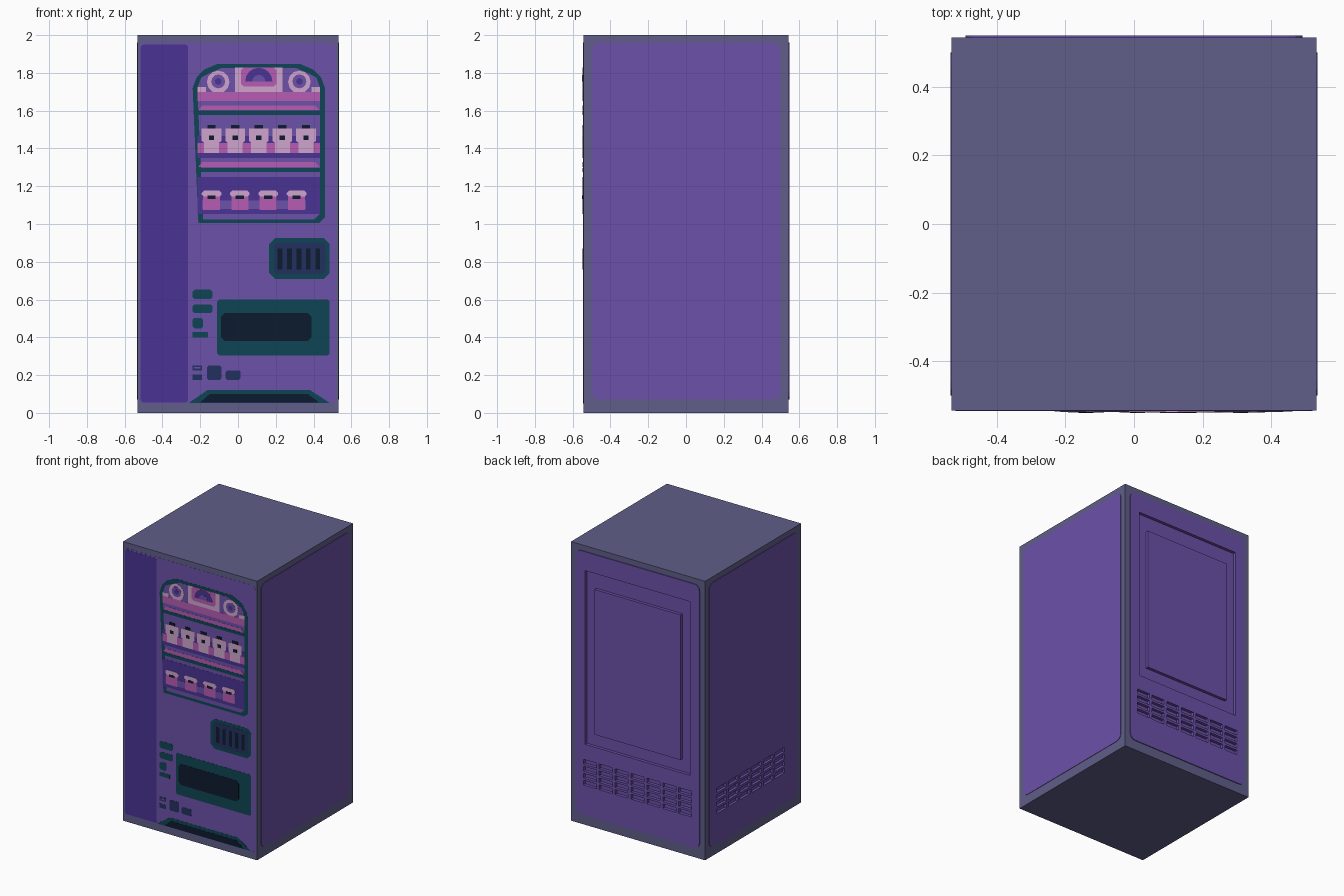
import bpy, bmesh, math

if "Cube" in bpy.data.objects:
    bpy.data.objects.remove(bpy.data.objects["Cube"])

def material(name, code):
    lin = lambda c: c / 12.92 if c <= 0.04045 else ((c + 0.055) / 1.055) ** 2.4
    m = bpy.data.materials.new(name)
    m.diffuse_color = [lin(int(code[i:i + 2], 16) / 255) for i in (0, 2, 4)] + [1]
    m.use_nodes = True
    m.node_tree.nodes["Principled BSDF"].inputs["Base Color"].default_value = m.diffuse_color
    return m

GREY = material("slate grey", "605E89")
PURPLE = material("purple", "6C51AA")
VIOLET = material("deep violet", "4A3393")
TEAL = material("dark teal", "0D4553")
BLACK = material("near black", "0C1B2D")
NAVY = material("navy", "22305F")
PINK = material("pink", "B65CB2")
PALE = material("pale pink", "D0A5CD")

HX, HY, STEP = 0.532, 0.543, 0.001
PLACE = {"front": lambda u, v, d: (u, -HY - d, v), "back": lambda u, v, d: (u, HY + d, v),
         "left": lambda u, v, d: (-HX - d, u, v), "right": lambda u, v, d: (HX + d, u, v)}

def rect(u0, u1, v0, v1, r=0.0, n=3):
    """Rectangle outline; r rounds the corners (n=1 gives a chamfer)."""
    if not r:
        return [(u0, v0), (u1, v0), (u1, v1), (u0, v1)]
    pts = []
    for k, (cu, cv) in enumerate([(u1 - r, v1 - r), (u0 + r, v1 - r), (u0 + r, v0 + r), (u1 - r, v0 + r)]):
        for i in range(n + 1):
            a = math.pi / 2 * (k + i / n)
            pts.append((cu + r * math.cos(a), cv + r * math.sin(a)))
    return pts

def disc(u, v, r, n=12, span=2 * math.pi):
    m = n if span > 6 else n + 1
    return [(u + r * math.cos(span * i / n), v + r * math.sin(span * i / n)) for i in range(m)]

def slab(name, mat, polys, face="front", lo=-0.001, hi=None, level=1):
    """Extruded outlines lying on one side of the cabinet."""
    hi = level * STEP if hi is None else hi
    bm = bmesh.new()
    for p in polys:
        a = [bm.verts.new(PLACE[face](u, v, lo)) for u, v in p]
        b = [bm.verts.new(PLACE[face](u, v, hi)) for u, v in p]
        bm.faces.new(a)
        bm.faces.new(b)
        for i in range(len(p)):
            j = (i + 1) % len(p)
            bm.faces.new((a[i], a[j], b[j], b[i]))
    bmesh.ops.recalc_face_normals(bm, faces=bm.faces)
    me = bpy.data.meshes.new(name)
    bm.to_mesh(me)
    bm.free()
    me.materials.append(mat)
    ob = bpy.data.objects.new(name, me)
    bpy.context.collection.objects.link(ob)
    return ob

def cut(ob, cutter):
    mod = ob.modifiers.new("cut", "BOOLEAN")
    mod.object, mod.operation, mod.solver = cutter, "DIFFERENCE", "EXACT"
    bpy.context.view_layer.update()
    me = bpy.data.meshes.new_from_object(ob.evaluated_get(bpy.context.evaluated_depsgraph_get()))
    ob.modifiers.clear()
    ob.data = me

# Cabinet and coloured side panels
body = slab("cabinet", GREY, [rect(-HX, HX, 0, 2)], "front", lo=-2 * HY, hi=0)
slab("right_panel", PURPLE, [rect(-0.5, 0.5, 0.07, 1.96, 0.04)], "right", hi=0.003)
left = slab("left_panel", PURPLE, [rect(-0.5, 0.5, 0.07, 1.96, 0.04)], "left", hi=0.003)
back = slab("back_panel", PURPLE, [rect(-0.49, 0.49, 0.07, 1.96, 0.04)], "back", hi=0.006)

# Recesses: service door and vent slots
def vents(cu, cols, pitch, v0):
    u0 = cu - cols * pitch / 2
    return [rect(u0 + pitch * (i + 0.09), u0 + pitch * (i + 0.91), v0 + 0.05 * j, v0 + 0.05 * j + 0.034)
            for i in range(cols) for j in range(4)]

back_cut = slab("back_cutter", PURPLE, [rect(-0.415, 0.415, 0.58, 1.825)] + vents(0, 7, 0.126, 0.285),
                "back", lo=-0.016, hi=0.1)
left_cut = slab("left_cutter", PURPLE, vents(0.03, 6, 0.132, 0.285), "left", lo=-0.016, hi=0.1)
for ob, c in ((body, back_cut), (body, left_cut), (back, back_cut), (left, left_cut)):
    cut(ob, c)
for c in (back_cut, left_cut):
    bpy.data.objects.remove(c)
body.data.materials.clear()
body.data.materials.append(GREY)
body.data.materials.append(PURPLE)
for p in body.data.polygons:      # recess walls and floors are purple
    x, y, z = p.center
    p.material_index = int(0.2 < z < 1.9 and (0.5 < y < HY - 0.001 or -HX + 0.001 < x < -0.5))
slab("service_door", PURPLE, [rect(-0.34, 0.34, 0.67, 1.71)], "back", lo=-0.017, hi=0.006)

# Front panel and dark strip
slab("front_panel", PURPLE, [rect(-0.52, 0.52, 0.05, 1.96, 0.03)], level=1)
slab("dark_strip", VIOLET, [rect(-0.515, -0.265, 0.055, 1.95, 0.015)], level=2)

# Display window with arched top
def arch(d):
    x0, x1, t = -0.24 + d, 0.46 - d, 1.847 - d * 0.8
    return [(x0 + 0.03, 1.005 + d * 0.8), (x1 - 0.03, 1.005 + d * 0.8), (x1, 1.035 + d * 0.8), (x1, 1.72),
            (x1 - 0.02, 1.775), (x1 - 0.06, t - 0.03), (x1 - 0.13, t),
            (x0 + 0.13, t), (x0 + 0.06, t - 0.03), (x0 + 0.02, 1.775), (x0, 1.72)]
slab("window_frame", TEAL, [arch(0)], level=2)
slab("window_back", PURPLE, [arch(0.025)], level=3)
slab("shelf_bars", TEAL, [rect(-0.215, 0.435, z, z + 0.022) for z in (1.578, 1.275)], level=4)
slab("shelf_fronts", PINK, [[(-0.21, z), (0.43, z), (0.41, z + 0.025), (-0.19, z + 0.025)]
                            for z in (1.603, 1.302)], level=4)
slab("shelf_shadows", VIOLET, [rect(-0.215, 0.435, 1.052, 1.25), rect(-0.215, 0.435, 1.35, 1.376),
                               rect(-0.215, 0.435, 1.43, 1.465)], level=4)
slab("pink_bands", PINK, [rect(-0.215, 0.435, 1.65, 1.70), rect(-0.215, 0.435, 1.376, 1.43)], level=4)
slab("lower_glow", PURPLE, [rect(-0.19, 0.36, 1.08, 1.125)], level=5)

# Top display: two rings and a central plaque
slab("display_rings", PALE, [disc(u, 1.752, 0.06) for u in (-0.105, 0.325)]
     + [rect(-0.015, 0.235, 1.70, 1.828), rect(-0.215, -0.17, 1.70, 1.725), rect(0.39, 0.435, 1.70, 1.725)], level=4)
slab("ring_holes", PURPLE, [disc(u, 1.755, 0.037) for u in (-0.105, 0.325)], level=5)
slab("ring_centres", VIOLET, [disc(u, 1.755, 0.018, 8) for u in (-0.105, 0.325)], level=6)
slab("plaque", PINK, [rect(0.015, 0.205, 1.728, 1.828, 0.015, 1)], level=5)
slab("plaque_arch", VIOLET, [disc(0.11, 1.755, 0.072, 8, math.pi)], level=6)
slab("plaque_arch_middle", PURPLE, [disc(0.11, 1.755, 0.035, 6, math.pi)], level=7)

# Upper row of bottles
bottles = [-0.14 + 0.125 * i for i in range(5)]
slab("bottles", PALE, [[(u - 0.04, 1.376), (u + 0.04, 1.376), (u + 0.04, 1.43), (u + 0.052, 1.44),
                        (u + 0.052, 1.505), (u - 0.052, 1.505), (u - 0.052, 1.44), (u - 0.04, 1.43)]
                       for u in bottles], level=5)
slab("bottle_caps", BLACK, [rect(u - 0.022, u + 0.022, 1.505, 1.525) for u in bottles]
     + [rect(u - 0.014, u + 0.014, 1.445, 1.468) for u in bottles], level=6)

# Lower row of cups
cups = [-0.14 + 0.15 * i for i in range(4)]
slab("cups", PINK, [rect(u - 0.045, u + 0.045, 1.075, 1.145) for u in cups], level=6)
slab("cup_lids", PALE, [rect(u - 0.052, u + 0.052, 1.143, 1.177, 0.012, 1) for u in cups], level=6)
slab("cup_marks", BLACK, [rect(u - 0.022, u + 0.022, 1.133, 1.15) for u in cups], level=7)

# Coin panel with five slots
slab("coin_panel", TEAL, [rect(0.165, 0.485, 0.71, 0.925, 0.03, 1)], level=2)
slab("coin_plate", NAVY, [rect(0.19, 0.462, 0.735, 0.902, 0.015, 1)], level=3)
slab("coin_slots", BLACK, [rect(0.21 + 0.05 * i, 0.235 + 0.05 * i, 0.76, 0.87) for i in range(5)], level=4)

# Buttons
slab("teal_buttons", TEAL, [rect(-0.24, -0.135, 0.602, 0.652, 0.01, 1), rect(-0.24, -0.135, 0.528, 0.575, 0.01, 1),
                            rect(-0.24, -0.185, 0.447, 0.503, 0.01, 1), rect(-0.24, -0.16, 0.4, 0.428)], level=2)
slab("navy_buttons", NAVY, [rect(-0.163, -0.088, 0.175, 0.25, 0.008, 1), rect(-0.065, 0.013, 0.175, 0.225, 0.008, 1),
                            rect(-0.24, -0.19, 0.225, 0.252), rect(-0.24, -0.19, 0.173, 0.203)], level=2)
slab("button_faces", PURPLE, [rect(-0.232, -0.198, 0.234, 0.243)], level=3)

# Delivery tray and bottom opening
slab("tray_surround", TEAL, [rect(-0.11, 0.485, 0.305, 0.6, 0.01, 1)], level=2)
slab("tray_flap", BLACK, [rect(-0.09, 0.388, 0.38, 0.53, 0.02, 1)], level=3)
slab("bottom_frame", TEAL, [[(-0.26, 0.053), (0.485, 0.053), (0.38, 0.122), (-0.16, 0.122)]], level=2)
slab("bottom_opening", BLACK, [[(-0.2, 0.055), (0.43, 0.055), (0.37, 0.1), (-0.15, 0.1)]], level=3)
